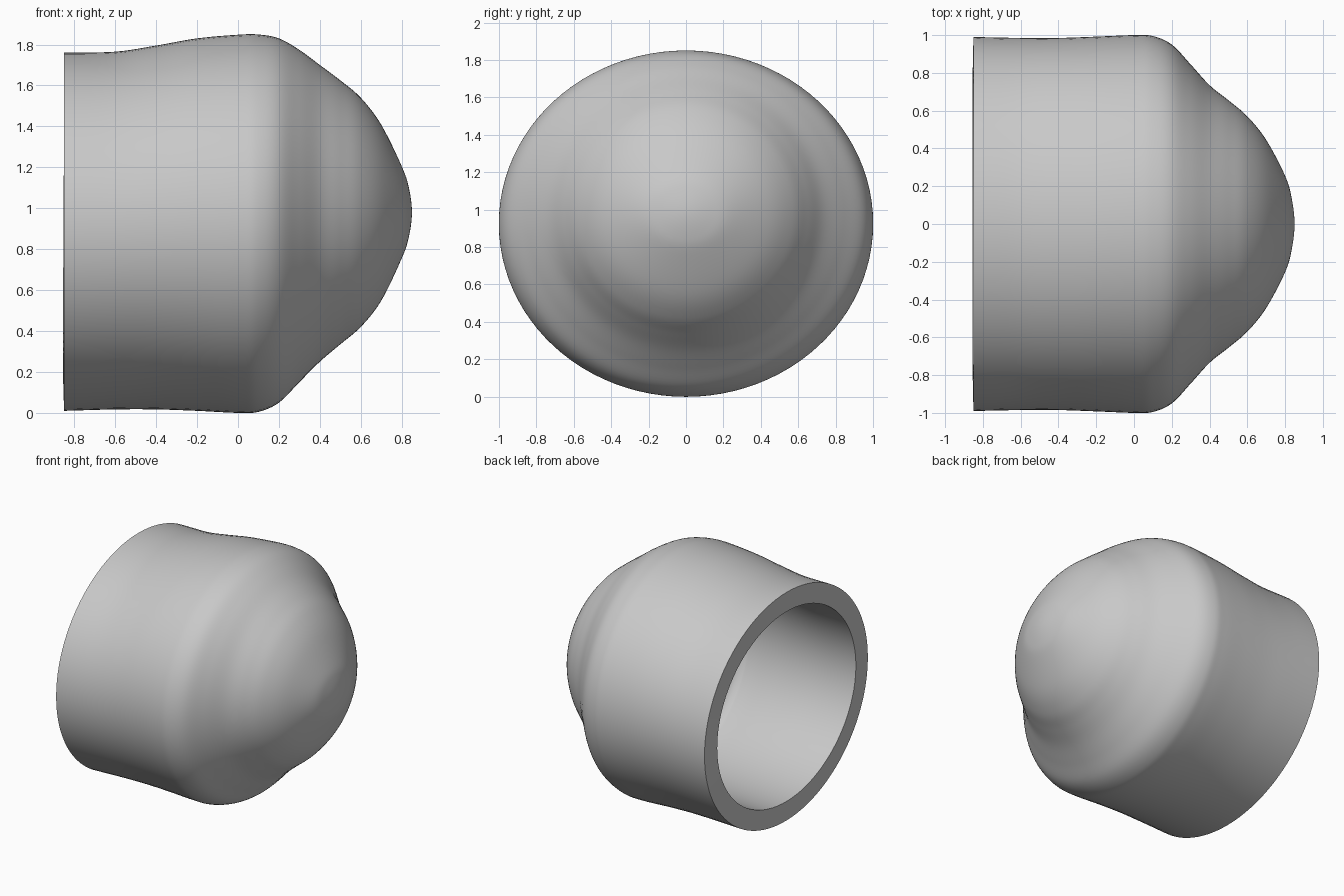
import bpy, bmesh, math
from mathutils import Vector

cube = bpy.data.objects.get("Cube")
if cube:
    bpy.data.objects.remove(cube, do_unlink=True)

SIDES, STEPS, WALL = 96, 6, 0.15

# Sections along the axis: x, half width, half height, centre height
sections = [Vector(s) for s in (
    (-0.85, 0.99, 0.875, 0.885),
    (-0.6, 0.985, 0.874, 0.891),
    (-0.4, 0.985, 0.889, 0.906),
    (-0.2, 0.992, 0.91, 0.92),
    (0, 1, 0.924, 0.924),
    (0.1, 0.995, 0.922, 0.927),
    (0.2, 0.95, 0.89, 0.94),
    (0.3, 0.845, 0.812, 0.962),
    (0.4, 0.735, 0.725, 0.975),
    (0.5, 0.655, 0.645, 0.98),
    (0.6, 0.57, 0.56, 0.98),
    (0.7, 0.445, 0.43, 0.978),
    (0.8, 0.255, 0.225, 0.98),
    (0.835, 0.135, 0.12, 0.98),
    (0.85, 0, 0, 0.98),
)]


def smooth_path(points):
    """Curve through the sections, round at the tip."""
    before = 2 * points[0] - points[1]
    x, w, h, c = points[-2]
    ctrl = [before] + points + [Vector((x, -w, -h, c))]
    path = []
    for a, b, c, d in zip(ctrl, ctrl[1:], ctrl[2:], ctrl[3:]):
        for k in range(STEPS):
            t = k / STEPS
            path.append(b + 0.5 * t * ((c - a) + t * ((2 * a - 5 * b + 4 * c - d)
                        + t * (3 * (b - c) + d - a))))
    return path


# Outer skin: elliptical rings closed by a domed tip
bm = bmesh.new()
rings = []
for x, w, h, c in smooth_path(sections):
    angles = [math.tau * i / SIDES for i in range(SIDES)]
    rings.append([bm.verts.new((x, w * math.cos(a), c + h * math.sin(a))) for a in angles])
tip = bm.verts.new((sections[-1].x, 0, sections[-1].w))
for i in range(SIDES):
    j = (i + 1) % SIDES
    for a, b in zip(rings, rings[1:]):
        bm.faces.new((a[i], a[j], b[j], b[i]))
    bm.faces.new((rings[-1][i], rings[-1][j], tip))

mesh = bpy.data.meshes.new("domed_cap")
bm.to_mesh(mesh)
bm.free()
cap = bpy.data.objects.new("domed_cap", mesh)
bpy.context.collection.objects.link(cap)

# Plain grey material
grey = bpy.data.materials.new("plain_grey")
grey.use_nodes = True
colour = (0.58, 0.58, 0.58, 1)
grey.diffuse_color = colour
grey.node_tree.nodes["Principled BSDF"].inputs["Base Color"].default_value = colour
mesh.materials.append(grey)

# Hollow wall with a flat open rim
shell = cap.modifiers.new("wall", "SOLIDIFY")
shell.thickness = WALL
shell.offset = -1
for other in bpy.context.selected_objects:
    other.select_set(False)
bpy.context.view_layer.objects.active = cap
cap.select_set(True)
bpy.ops.object.modifier_apply(modifier=shell.name)
bpy.ops.object.shade_smooth_by_angle(angle=math.radians(35))
